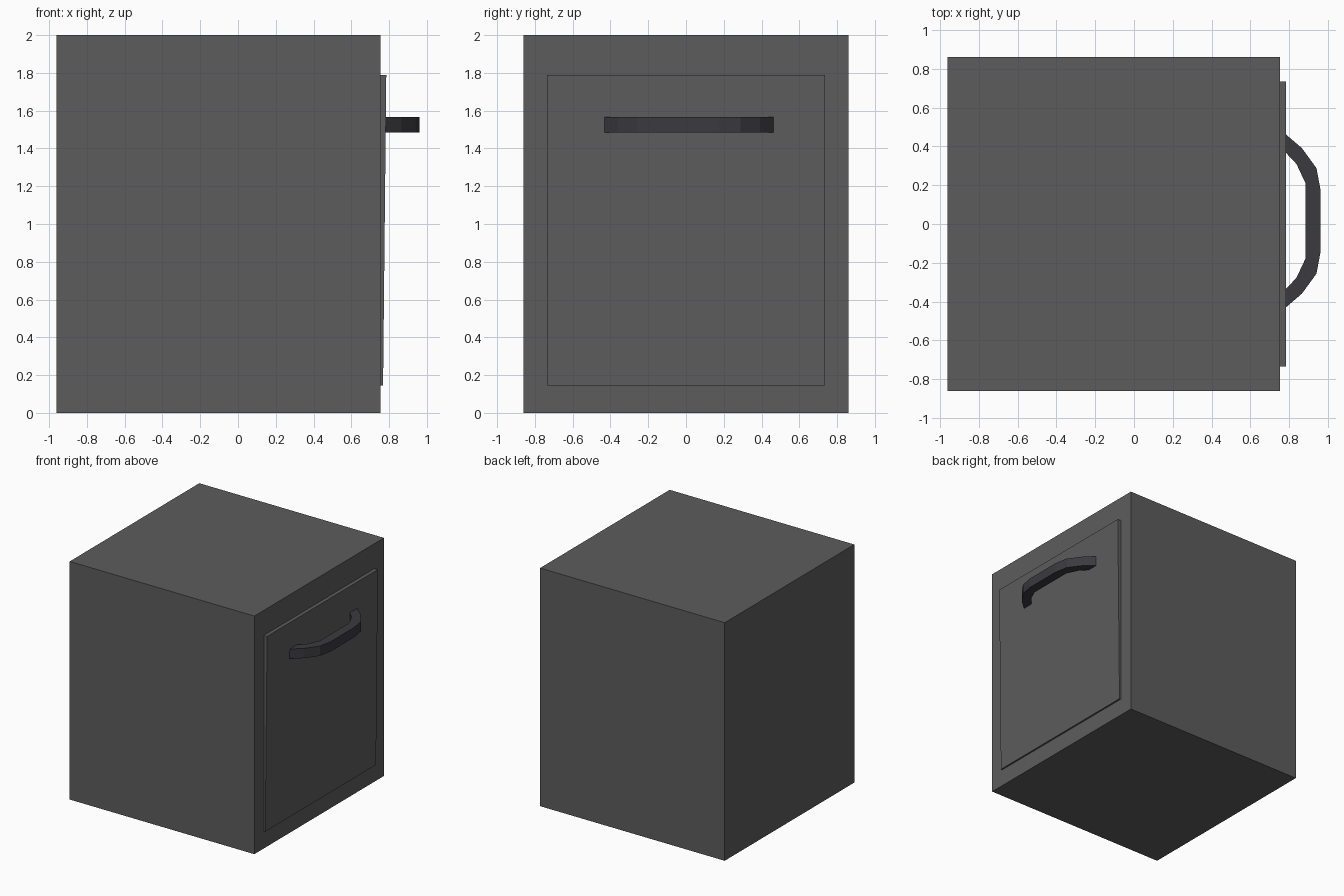
import bpy, bmesh

if "Cube" in bpy.data.objects:
    bpy.data.objects.remove(bpy.data.objects["Cube"])


def material(name, rgb):
    m = bpy.data.materials.new(name)
    m.diffuse_color = (*rgb, 1)
    m.use_nodes = True
    m.node_tree.nodes["Principled BSDF"].inputs["Base Color"].default_value = m.diffuse_color
    return m


grey = material("mid_grey", (0.108, 0.108, 0.109))
dark = material("dark_grey", (0.043, 0.042, 0.050))


def prism(name, profile, offset, mat):
    """Extrude a closed 3D profile by an offset vector."""
    bm = bmesh.new()
    face = bm.faces.new([bm.verts.new(p) for p in profile])
    ext = bmesh.ops.extrude_face_region(bm, geom=[face], use_keep_orig=True)
    verts = [v for v in ext["geom"] if isinstance(v, bmesh.types.BMVert)]
    bmesh.ops.translate(bm, verts=verts, vec=offset)
    bmesh.ops.recalc_face_normals(bm, faces=bm.faces)
    mesh = bpy.data.meshes.new(name)
    bm.to_mesh(mesh)
    bm.free()
    mesh.materials.append(mat)
    ob = bpy.data.objects.new(name, mesh)
    bpy.context.collection.objects.link(ob)
    return ob


# Cabinet body
FRONT = 0.754
prism("body", [(-0.962, -0.86, 0), (FRONT, -0.86, 0),
               (FRONT, 0.86, 0), (-0.962, 0.86, 0)], (0, 0, 2), grey)

# Door panel, slightly thicker toward the top
prism("door", [(FRONT - 0.01, -0.735, 0.145), (0.768, -0.735, 0.145),
               (0.785, -0.735, 1.79), (FRONT - 0.01, -0.735, 1.79)],
      (0, 1.47, 0), grey)

# Bowed handle, mirrored about its own middle
MID = 0.016
outer = [(0.78, 0.449), (0.866, 0.375), (0.941, 0.272), (0.962, 0.16)]
inner = [(0.78, 0.355), (0.838, 0.293), (0.884, 0.195)]
half = outer, inner
loop = ([(x, MID + y) for x, y in outer]
        + [(x, MID - y) for x, y in reversed(outer)]
        + [(x, MID - y) for x, y in inner]
        + [(x, MID + y) for x, y in reversed(inner)])
prism("handle", [(x, y, 1.485) for x, y in loop], (0, 0, 0.082), dark)
